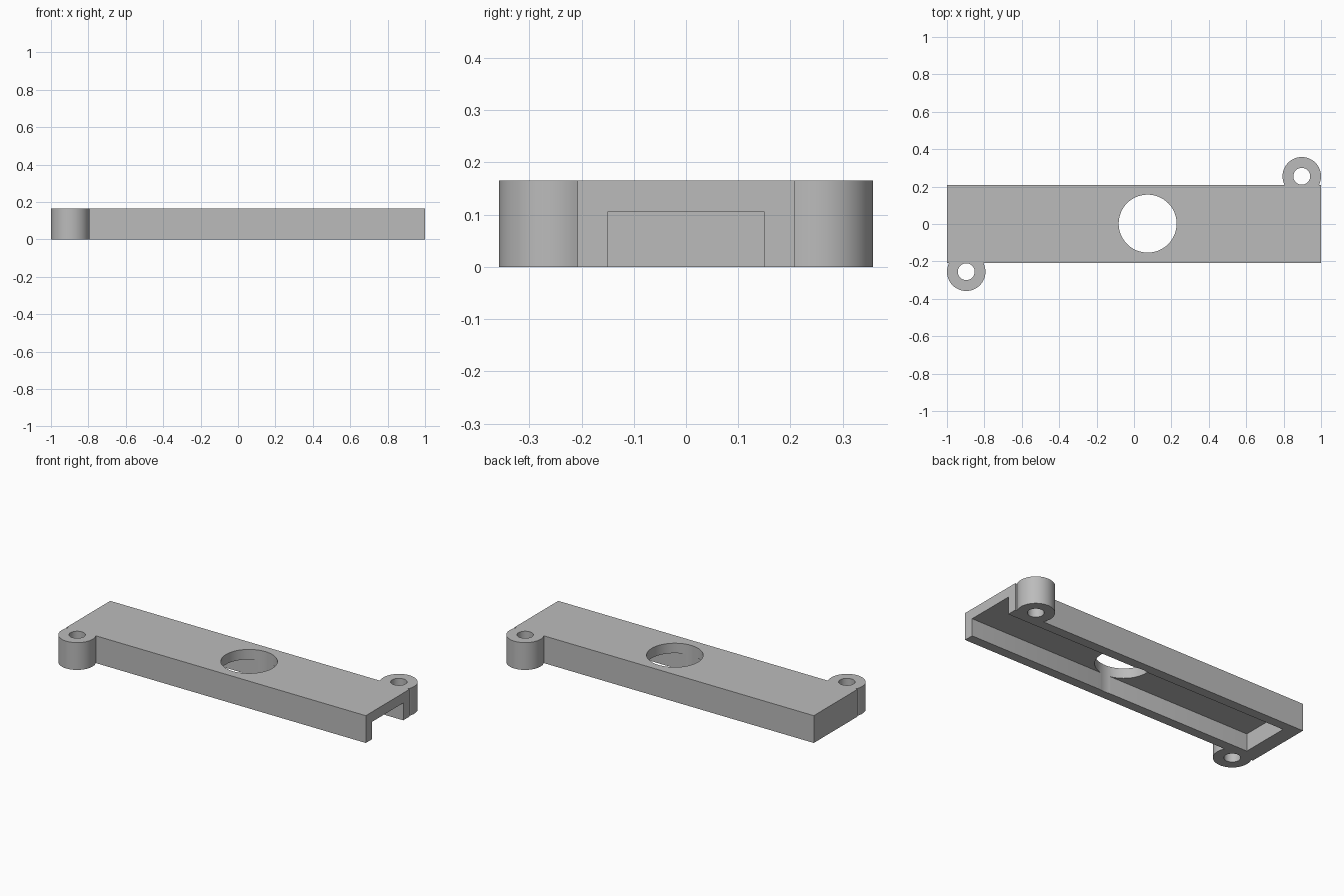
import bpy
import math

cube = bpy.data.objects.get("Cube")
if cube:
    bpy.data.objects.remove(cube, do_unlink=True)

LENGTH, HALF_W, HEIGHT = 2.0, 0.208, 0.165
CHANNEL_W, CHANNEL_H, END_WALL = 0.30, 0.105, 0.09
LUG_X, LUG_Y, LUG_R, BOLT_R = 0.897, 0.255, 0.103, 0.045

grey = bpy.data.materials.new("plain grey")
grey.use_nodes = True
colour = (0.5, 0.5, 0.5, 1)
grey.diffuse_color = colour
grey.node_tree.nodes["Principled BSDF"].inputs["Base Color"].default_value = colour


def box(name, x0, x1, half_y, z0, z1):
    bpy.ops.mesh.primitive_cube_add(size=1, location=((x0 + x1) / 2, 0, (z0 + z1) / 2))
    ob = bpy.context.object
    ob.name = name
    ob.scale = (x1 - x0, half_y * 2, z1 - z0)
    bpy.ops.object.transform_apply(location=True, scale=True, rotation=False)
    ob.data.materials.append(grey)
    return ob


def cylinder(name, x, y, radius, z0, z1):
    bpy.ops.mesh.primitive_cylinder_add(vertices=64, radius=radius, depth=z1 - z0,
                                        location=(x, y, (z0 + z1) / 2))
    ob = bpy.context.object
    ob.name = name
    ob.data.materials.append(grey)
    return ob


def combine(target, other, operation):
    mod = target.modifiers.new(operation.lower(), 'BOOLEAN')
    mod.operation, mod.solver, mod.object = operation, 'EXACT', other
    bpy.context.view_layer.objects.active = target
    bpy.ops.object.modifier_apply(modifier=mod.name)
    bpy.data.objects.remove(other, do_unlink=True)


# Long cover bar
cover = box("channel_cover", -LENGTH / 2, LENGTH / 2, HALF_W, 0, HEIGHT)

# Screw lugs on opposite corners
for side in (-1, 1):
    lug = cylinder("screw_lug", side * LUG_X, side * LUG_Y, LUG_R, 0, HEIGHT)
    combine(cover, lug, 'UNION')

# Channel underneath, open at the left end
channel = box("channel_cutter", -LENGTH / 2 + END_WALL, LENGTH / 2 + 0.1,
              CHANNEL_W / 2, -0.1, CHANNEL_H)
combine(cover, channel, 'DIFFERENCE')

# Screw holes and the large round opening
for x, y, r in ((-LUG_X, -LUG_Y, BOLT_R), (LUG_X, LUG_Y, BOLT_R), (0.073, 0.002, 0.155)):
    combine(cover, cylinder("hole_cutter", x, y, r, -0.1, HEIGHT + 0.1), 'DIFFERENCE')

# Smooth round walls, crisp edges
bpy.ops.object.select_all(action='DESELECT')
cover.select_set(True)
bpy.context.view_layer.objects.active = cover
bpy.ops.object.shade_smooth_by_angle(angle=math.radians(30))
